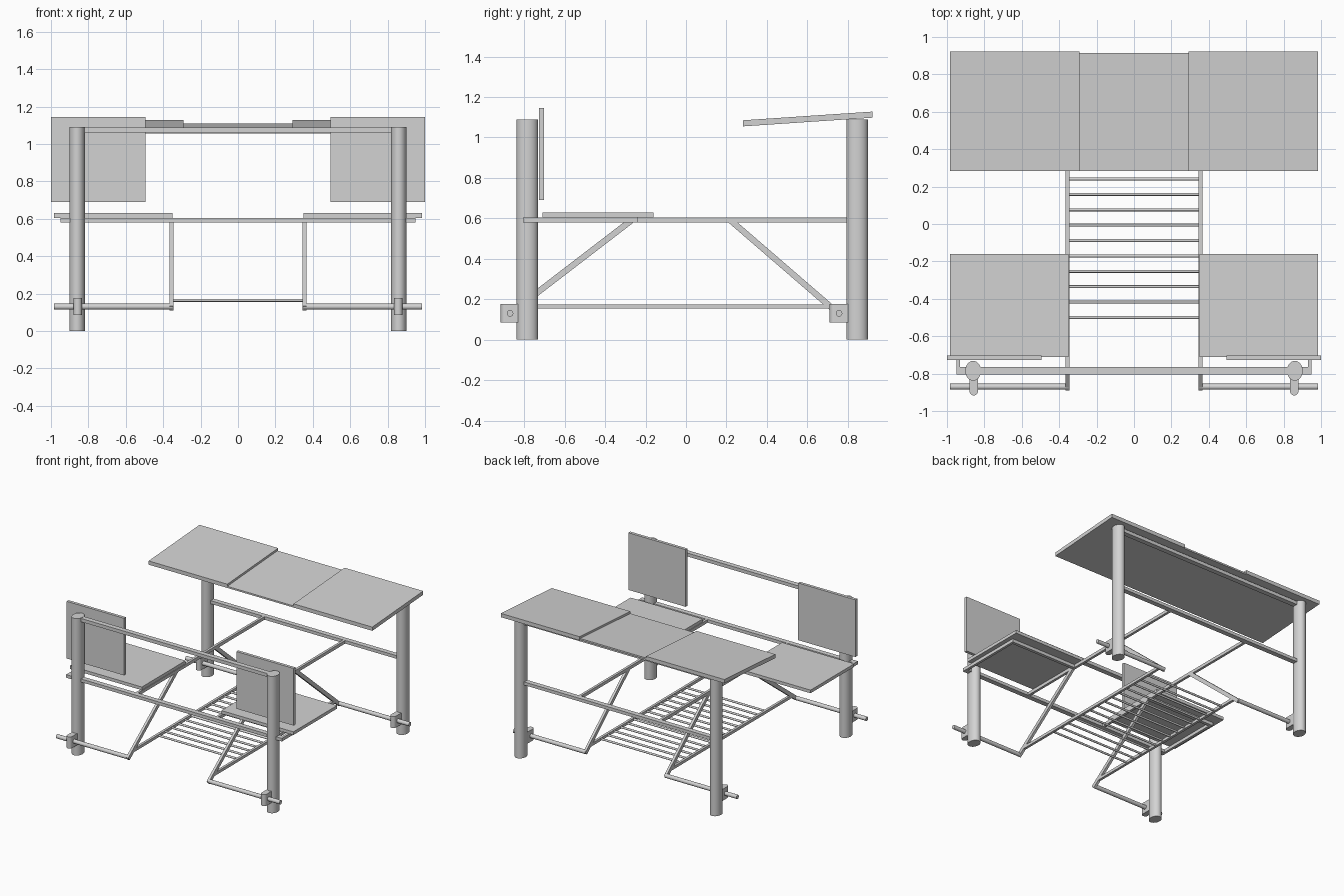
import bpy, bmesh, math
from mathutils import Matrix, Vector

cube = bpy.data.objects.get("Cube")
if cube:
    bpy.data.objects.remove(cube, do_unlink=True)

grey = bpy.data.materials.new("light grey")
grey.use_nodes = True
COLOUR = (0.65, 0.65, 0.65, 1)
grey.diffuse_color = COLOUR
grey.node_tree.nodes["Principled BSDF"].inputs["Base Color"].default_value = COLOUR


def finish(name, bm, smooth=False):
    bmesh.ops.recalc_face_normals(bm, faces=bm.faces)
    mesh = bpy.data.meshes.new(name)
    bm.to_mesh(mesh)
    bm.free()
    mesh.materials.append(grey)
    ob = bpy.data.objects.new(name, mesh)
    bpy.context.collection.objects.link(ob)
    if smooth:
        bpy.ops.object.select_all(action='DESELECT')
        ob.select_set(True)
        bpy.context.view_layer.objects.active = ob
        bpy.ops.object.shade_smooth_by_angle(angle=math.radians(35))
    return ob


def box(name, x, y, z):
    """Box from a (low, high) pair on each axis."""
    bm = bmesh.new()
    bmesh.ops.create_cube(bm, size=1)
    for v in bm.verts:
        v.co = [(lo + hi) / 2 + c * (hi - lo) for c, (lo, hi) in zip(v.co, (x, y, z))]
    return finish(name, bm)


def rod(name, p, q, rx, ry=None, sides=24):
    """Round or oval bar between two points."""
    p, q = Vector(p), Vector(q)
    bm = bmesh.new()
    bmesh.ops.create_cone(bm, cap_ends=True, segments=sides, radius1=1, radius2=1, depth=(q - p).length)
    turn = Vector((0, 0, 1)).rotation_difference(q - p).to_matrix().to_4x4()
    shape = Matrix.Diagonal((rx, ry or rx, 1, 1))
    bm.transform(Matrix.Translation((p + q) / 2) @ turn @ shape)
    return finish(name, bm, True)


def prism(name, outline, axis, lo, hi, smooth=False):
    """Extrude a 2D outline: axis 0 reads it as (y, z), axis 2 as (x, y)."""
    bm = bmesh.new()
    place = (lambda a, b, t: (t, a, b)) if axis == 0 else (lambda a, b, t: (a, b, t))
    face = bm.faces.new([bm.verts.new(place(a, b, lo)) for a, b in outline])
    new = bmesh.ops.extrude_face_region(bm, geom=[face])["geom"]
    move = place(0, 0, hi - lo)
    bmesh.ops.translate(bm, vec=move, verts=[g for g in new if isinstance(g, bmesh.types.BMVert)])
    return finish(name, bm, smooth)


def brace(name, x, start, end, width=0.03):
    """Sloping flat bar in the y-z plane."""
    a, b = Vector(start), Vector(end)
    n = (b - a).orthogonal().normalized() * width / 2
    prism(name, [a + n, b + n, b - n, a - n], 0, x - 0.01, x + 0.01)


def clamp(name, x, y_post, y_rod):
    """Block on a post with a rounded outer end."""
    r = 0.0225
    out = -1 if y_rod < y_post else 1
    tip = y_rod + out * 0.024
    arc = [(x + r * math.cos(math.pi * i / 10), tip + out * r * math.sin(math.pi * i / 10)) for i in range(11)]
    prism(name, arc + [(x - r, y_post), (x + r, y_post)], 2, 0.085, 0.177, True)


FRONT, BACK, POST_X, RAIL_X = -0.785, 0.847, 0.86, 0.355
ROD_FRONT, ROD_BACK, ROD_Z = -0.87, 0.757, 0.13
FRAME_Z = (0.58, 0.605)


def across(y, half=0.02):
    return (y - half, y + half)


# Rails joining each pair of posts
for end, y, reach in (("front", FRONT, 0.95), ("back", BACK, POST_X)):
    box(end + "_top_rail", (-POST_X, POST_X), across(y), (1.06, 1.087))
    box(end + "_middle_rail", (-reach, reach), across(y), FRAME_Z)

# Parts repeated on both sides
for side, s in (("left", 1), ("right", -1)):
    def span(a, b):
        return tuple(sorted((s * a, s * b)))
    for end, y, rod_y in (("front", FRONT, ROD_FRONT), ("back", BACK, ROD_BACK)):
        tag = f"{end}_{side}_"
        rod(tag + "post", (s * POST_X, y, 0), (s * POST_X, y, 1.09), 0.042, 0.053, 32)
        rod(tag + "foot_rod", (s * 0.985, rod_y, ROD_Z), (s * 0.35, rod_y, ROD_Z), 0.016)
        # The clamp always faces the front of its post
        clamp(tag + "clamp", s * 0.857, y - 0.02, rod_y)
    # Seat, backrest and seat frame
    box(side + "_seat", span(0.35, 0.985), (-0.71, -0.16), (0.605, 0.63))
    box(side + "_backrest", span(0.495, 1.0), (-0.727, -0.703), (0.69, 1.145))
    box(side + "_seat_outer_bar", span(0.93, 0.95), (FRONT, -0.24), FRAME_Z)
    box(side + "_seat_cross_bar", span(RAIL_X, 0.95), (-0.265, -0.24), FRAME_Z)
    # Long rails and sloping braces
    rail = span(RAIL_X - 0.01, RAIL_X + 0.01)
    box(side + "_upper_long_rail", rail, (FRONT, BACK), FRAME_Z)
    box(side + "_lower_long_rail", rail, (-0.83, 0.71), (0.153, 0.175))
    brace(side + "_front_brace", s * RAIL_X, (-0.27, 0.59), (-0.88, 0.122))
    brace(side + "_back_brace", s * RAIL_X, (0.22, 0.59), (0.762, 0.122))

# Rungs of the lower rack
for i in range(14):
    y = -0.5 + i * 0.0823
    rod(f"rack_rung_{i + 1}", (-RAIL_X, y, 0.164), (RAIL_X, y, 0.164), 0.008, sides=12)


# Sloping table top with a thinner middle leaf
def leaf(name, x, back, thick):
    slope = 0.067
    rise = slope * (back - 0.283)
    outline = [(0.283, 1.055), (back, 1.055 + rise), (back, 1.055 + rise + thick), (0.283, 1.055 + thick)]
    prism(name, outline, 0, *x)


leaf("table_left_leaf", (0.292, 0.985), 0.923, 0.03)
leaf("table_right_leaf", (-0.985, -0.292), 0.923, 0.03)
leaf("table_middle_leaf", (-0.292, 0.292), 0.915, 0.013)
